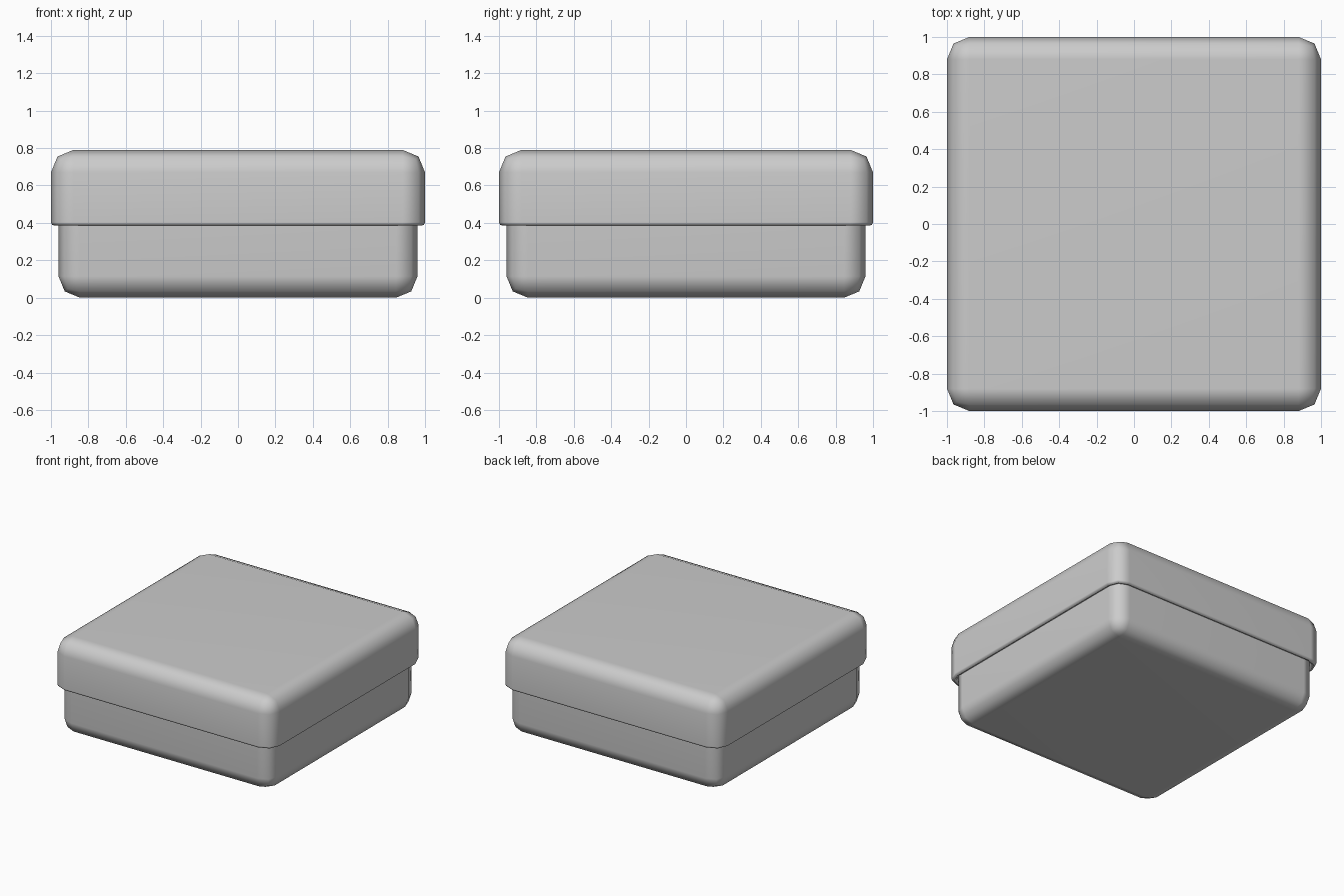
import bpy, bmesh
from mathutils import Matrix

if "Cube" in bpy.data.objects:
    bpy.data.objects.remove(bpy.data.objects["Cube"])


def rounded_shell(name, half, z_low, z_high, open_top, radius, wall, lip):
    """Hollow rounded square tray, open at the top or at the bottom."""
    bm = bmesh.new()
    height = z_high - z_low
    bmesh.ops.create_cube(bm, size=1.0)
    bmesh.ops.transform(
        bm, verts=bm.verts,
        matrix=Matrix.Translation((0, 0, (z_low + z_high) / 2))
        @ Matrix.Diagonal((half * 2, half * 2, height, 1)))
    z_open = z_high if open_top else z_low

    def on_rim(v):
        return abs(v.co.z - z_open) < 1e-4

    # round every edge except the open rim
    edges = [e for e in bm.edges if not all(on_rim(v) for v in e.verts)]
    bmesh.ops.bevel(bm, geom=edges, offset=radius, offset_type='OFFSET',
                    segments=2, profile=0.5, affect='EDGES')
    rim_faces = [f for f in bm.faces if all(on_rim(v) for v in f.verts)]
    bmesh.ops.delete(bm, geom=rim_faces, context='FACES_ONLY')
    bmesh.ops.recalc_face_normals(bm, faces=bm.faces)
    # an open shell: make sure normals point outwards
    cap = max(bm.faces, key=lambda f: abs(f.calc_center_median().z - z_open))
    if (cap.normal.z > 0) == open_top:
        bmesh.ops.reverse_faces(bm, faces=bm.faces)
    for f in bm.faces:
        f.smooth = True
    mesh = bpy.data.meshes.new(name)
    bm.to_mesh(mesh)
    bm.free()
    obj = bpy.data.objects.new(name, mesh)
    bpy.context.collection.objects.link(obj)

    # wall thickness, softened rim, clean shading on the flat sides
    solid = obj.modifiers.new("wall", 'SOLIDIFY')
    solid.thickness = wall
    solid.offset = -1
    solid.use_even_offset = True
    bevel = obj.modifiers.new("rim", 'BEVEL')
    bevel.width = lip
    bevel.segments = 2
    bevel.limit_method = 'ANGLE'
    bevel.angle_limit = 1.1
    obj.modifiers.new("shading", 'WEIGHTED_NORMAL')
    return obj


# lower tray, its rim hidden inside the lid
rounded_shell("box_base", 0.96, 0.0, 0.60, True, 0.115, 0.04, 0.015)

# overlapping lid
rounded_shell("box_lid", 1.0, 0.385, 0.79, False, 0.12, 0.038, 0.018)
